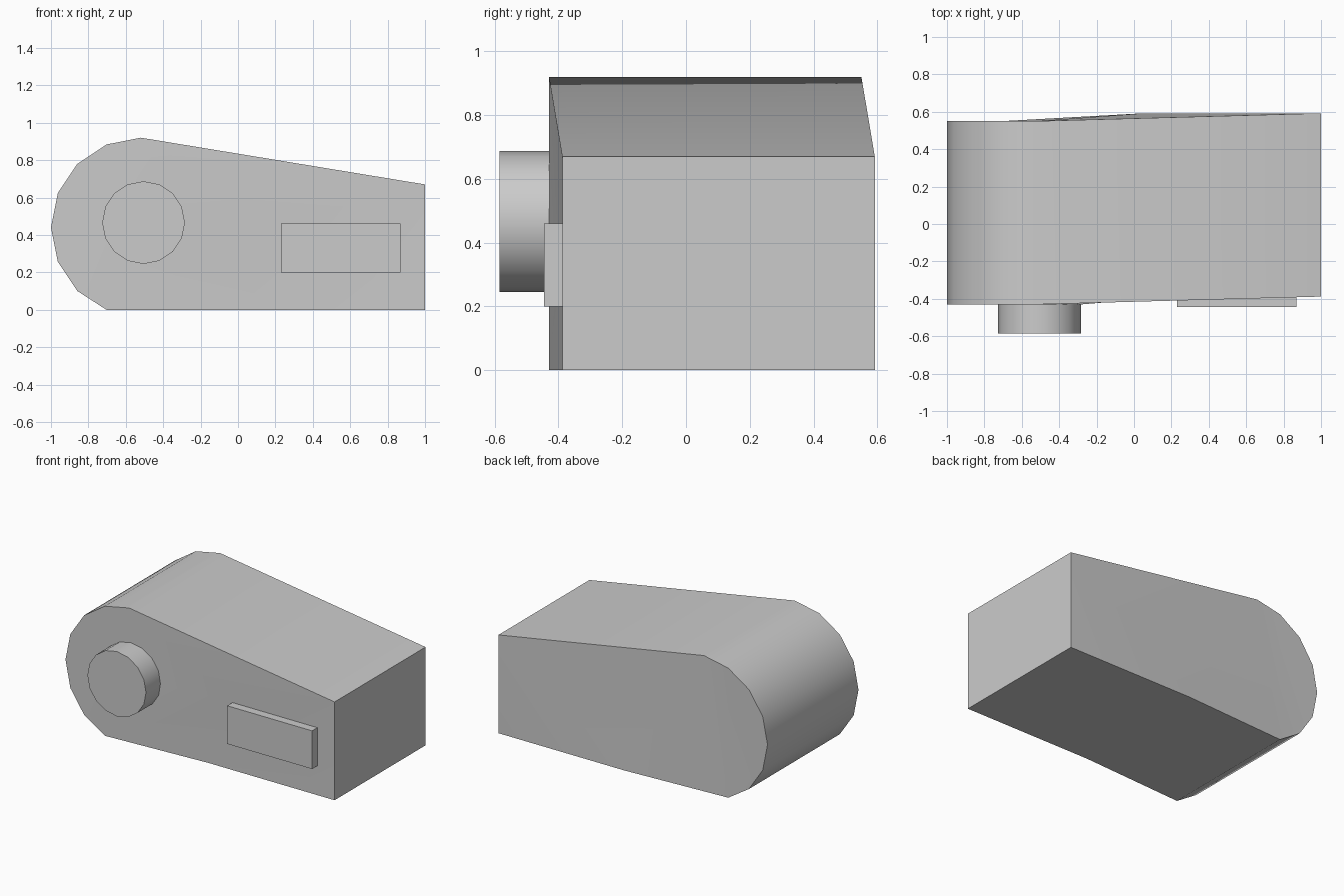
import bpy, bmesh, math

cube = bpy.data.objects.get("Cube")
if cube:
    bpy.data.objects.remove(cube, do_unlink=True)

GREY = (0.6, 0.6, 0.6, 1.0)
grey = bpy.data.materials.new("plain grey")
grey.use_nodes = True
grey.diffuse_color = GREY
grey.node_tree.nodes["Principled BSDF"].inputs["Base Color"].default_value = GREY


def finish(name, bm):
    bmesh.ops.recalc_face_normals(bm, faces=bm.faces)
    mesh = bpy.data.meshes.new(name)
    bm.to_mesh(mesh)
    bm.free()
    mesh.materials.append(grey)
    obj = bpy.data.objects.new(name, mesh)
    bpy.context.collection.objects.link(obj)
    bpy.ops.object.select_all(action='DESELECT')
    obj.select_set(True)
    bpy.context.view_layer.objects.active = obj
    bpy.ops.object.shade_smooth_by_angle(angle=math.radians(30))
    return obj


# Housing: round nose on the right, tapering top, very slightly skewed sides
NOSE_X, NOSE_Z, NOSE_R = -0.52, 0.44, 0.48
SHIFT = 0.042
DEPTH = 0.98

nose = []
for i in range(8):
    a = math.radians(90 + 22.5 * i)
    nose.append((NOSE_X + NOSE_R * math.cos(a), max(0, NOSE_Z + NOSE_R * math.sin(a))))
square_end = [(0.05, 0), (1, 0), (1, 0.67)]

bm = bmesh.new()
rings = []
for y in (-0.43, -0.43 + DEPTH):
    ring = [bm.verts.new((x, y, z)) for x, z in nose]
    ring += [bm.verts.new((x, y + SHIFT, z)) for x, z in square_end]
    rings.append(ring)
front, back = rings
count = len(front)
for i in range(count):
    j = (i + 1) % count
    bm.faces.new((front[i], front[j], back[j], back[i]))

# Front: flat nose, then shallow facets meeting at the corner of the plate
hub = bm.verts.new((-0.285, -0.43, 0.465))
pole = bm.verts.new((0.23, -0.43 + SHIFT, 0.46))
bm.faces.new(front[:8] + [hub])
fan = [hub] + front[7:] + [front[0], hub]
for a, b in zip(fan, fan[1:]):
    bm.faces.new((pole, a, b))

# Back: flat nose, one sloping facet, flat square end
bm.faces.new(back[:8])
bm.faces.new((back[0], back[7], back[8]))
bm.faces.new((back[0], back[8], back[10]))
bm.faces.new((back[8], back[9], back[10]))
finish("housing", bm)

# Round knob
bm = bmesh.new()
bmesh.ops.create_cone(bm, cap_ends=True, segments=16, radius1=0.221, radius2=0.221, depth=0.165)
for v in bm.verts:
    x, y, z = v.co
    v.co = (x - 0.505, z - 0.5025, y + 0.466)
finish("knob", bm)

# Raised plate
bm = bmesh.new()
bmesh.ops.create_cube(bm, size=1)
for v in bm.verts:
    x, y, z = v.co
    v.co = (x * 0.64 + 0.55, y * 0.065 - 0.4125, z * 0.26 + 0.33)
finish("front_plate", bm)
